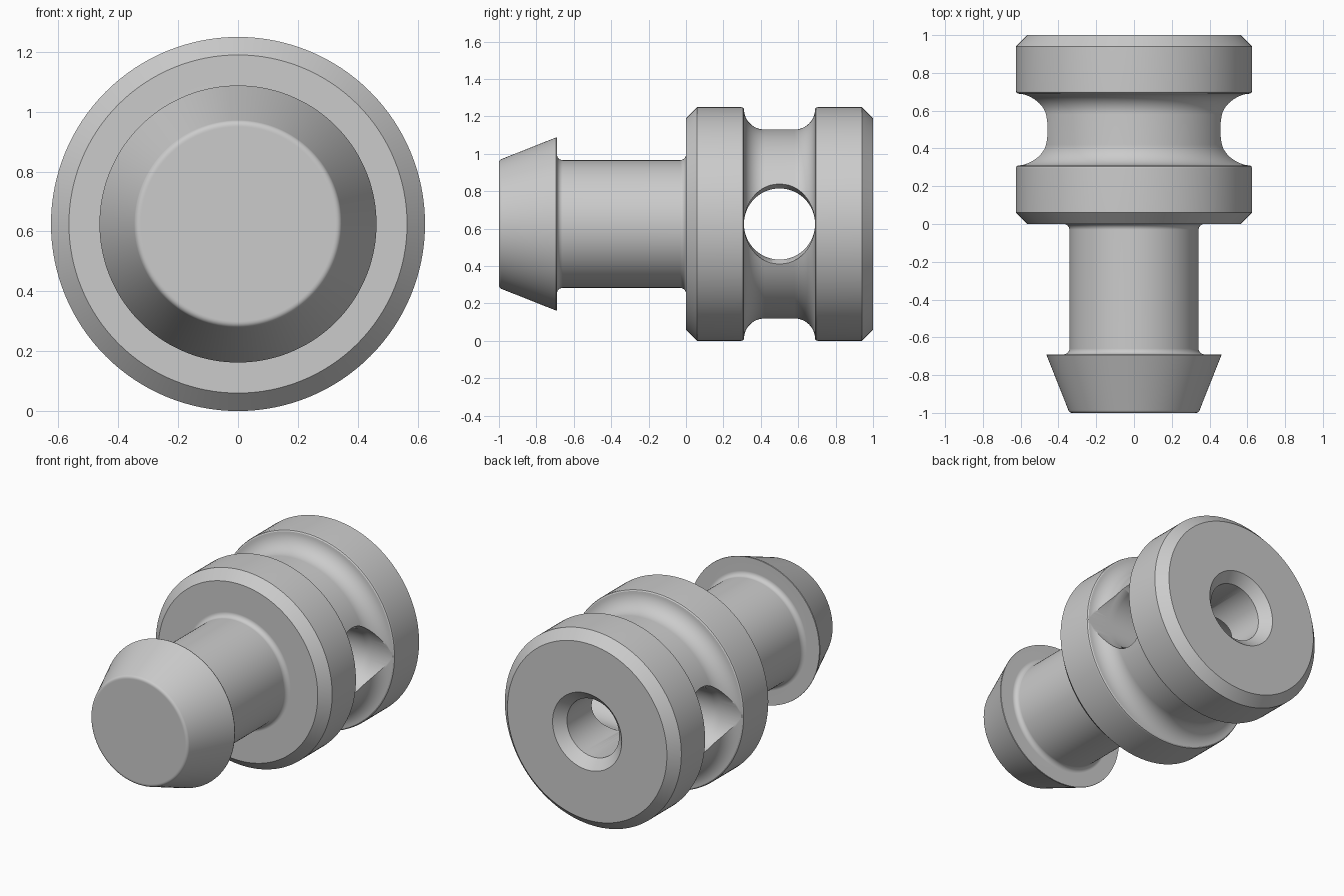
import bpy, math
from mathutils import Vector

old = bpy.data.objects.get("Cube")
if old:
    bpy.data.objects.remove(old, do_unlink=True)

AXIS_Z = 0.625
SEGMENTS = 128


def material(name, colour):
    mat = bpy.data.materials.new(name)
    mat.use_nodes = True
    mat.diffuse_color = colour
    mat.node_tree.nodes["Principled BSDF"].inputs["Base Color"].default_value = colour
    return mat


grey = material("light grey", (0.6, 0.6, 0.6, 1))


def arc(cy, cr, radius, start, end, steps):
    """Points (y, r) along an arc, angles in degrees."""
    angles = [math.radians(start + (end - start) * i / steps) for i in range(steps + 1)]
    return [(cy + radius * math.cos(a), cr + radius * math.sin(a)) for a in angles]


def turned(name, profile, direction, centre, side_scale=None):
    """Closed solid of revolution; profile is (distance along axis, radius)."""
    rows = []
    verts, faces = [], []
    for d, r in profile:
        rows.append(len(verts))
        for i in range(SEGMENTS):
            a = 2 * math.pi * i / SEGMENTS
            u, v = r * math.cos(a), r * math.sin(a)
            p = (u, d, v) if direction == "Y" else (d, u, v)
            verts.append(Vector(p) + Vector(centre))
    for a, b in zip(rows, rows[1:]):
        for i in range(SEGMENTS):
            j = (i + 1) % SEGMENTS
            faces.append((a + i, a + j, b + j, b + i))
    faces.append(tuple(range(SEGMENTS)))
    faces.append(tuple(reversed(range(rows[-1], rows[-1] + SEGMENTS))))
    mesh = bpy.data.meshes.new(name)
    mesh.from_pydata(verts, [], faces)
    obj = bpy.data.objects.new(name, mesh)
    bpy.context.collection.objects.link(obj)
    bpy.context.view_layer.objects.active = obj
    bpy.ops.object.select_all(action="DESELECT")
    obj.select_set(True)
    bpy.ops.object.mode_set(mode="EDIT")
    bpy.ops.mesh.select_all(action="SELECT")
    bpy.ops.mesh.normals_make_consistent(inside=False)
    bpy.ops.object.mode_set(mode="OBJECT")
    mesh.materials.append(grey)
    return obj


# Tapered barb head with a softened nose
profile = [(-1, 0.325)] + arc(-0.98, 0.328, 0.02, 180, 111, 5)
profile += [(-0.694, 0.463), (-0.69, 0.462)]
# Neck with fillets at both ends
profile += arc(-0.66, 0.372, 0.03, 180, 270, 6)
profile += arc(-0.03, 0.372, 0.03, 270, 360, 6)
# Front flange, rounded lip and half of the groove
flange = [(0, 0.565), (0.06, 0.625), (0.295, 0.625), (0.305, 0.622)]
flange += arc(0.42, 0.615, 0.11, 180, 270, 12)
# Rear flange mirrors the front one
profile += flange + [(1 - y, r) for y, r in reversed(flange)]
body = turned("grooved_plug", profile, "Y", (0, 0, AXIS_Z))

# Cross hole, eased above and below where it meets the groove
cross = turned("cross_hole_cutter",
               [(-0.8, 0.19), (-0.46, 0.19), (-0.42, 0.19),
                (0.42, 0.19), (0.46, 0.19), (0.8, 0.19)],
               "X", (0, 0.5, AXIS_Z))
for v in cross.data.vertices:
    if abs(v.co.x) > 0.45:
        v.co.z = AXIS_Z + (v.co.z - AXIS_Z) * 1.13

# Countersunk rear bore running into the cross hole
bore = turned("rear_bore_cutter",
              [(0.5, 0.185), (0.94, 0.185), (1, 0.245), (1.1, 0.345)],
              "Y", (0, 0, AXIS_Z))

bpy.context.view_layer.objects.active = body
for cutter in (cross, bore):
    mod = body.modifiers.new("cut", "BOOLEAN")
    mod.operation = "DIFFERENCE"
    mod.solver = "EXACT"
    mod.object = cutter
    bpy.ops.object.modifier_apply(modifier=mod.name)
    bpy.data.objects.remove(cutter, do_unlink=True)

# Smooth curves, crisp machined edges
bpy.ops.object.select_all(action="DESELECT")
body.select_set(True)
bpy.ops.object.shade_smooth_by_angle(angle=math.radians(30))
weighted = body.modifiers.new("weighted_normals", "WEIGHTED_NORMAL")
weighted.keep_sharp = True
